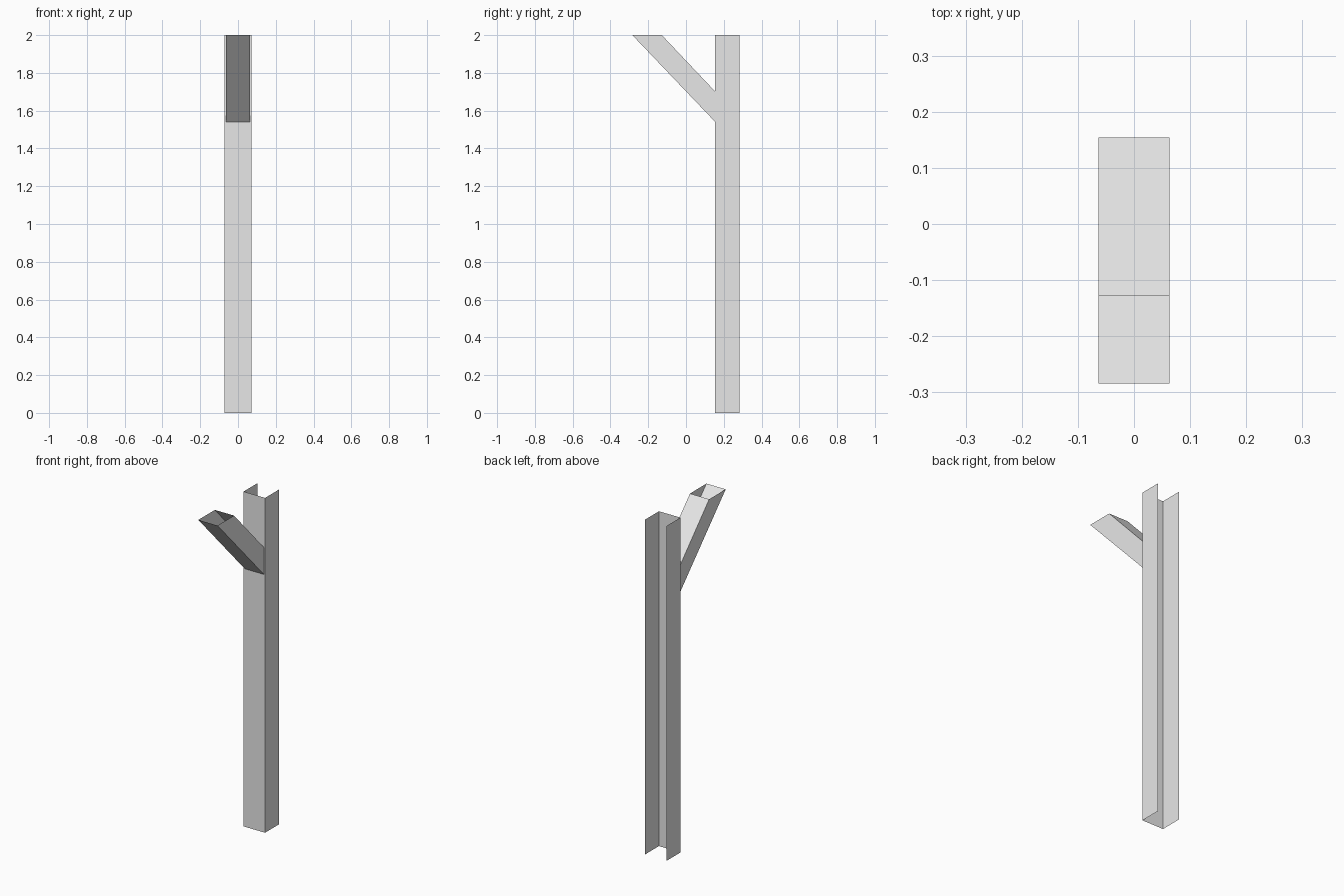
import bpy

cube = bpy.data.objects.get("Cube")
if cube:
    bpy.data.objects.remove(cube, do_unlink=True)

# Single plain grey material
grey = bpy.data.materials.new("light_grey")
grey.use_nodes = True
colour = (0.8, 0.8, 0.8, 1.0)
grey.diffuse_color = colour
grey.node_tree.nodes["Principled BSDF"].inputs["Base Color"].default_value = colour


def sheet(name, start, end, closed):
    """Thin walls joining two matching outlines."""
    n = len(start)
    count = n if closed else n - 1
    faces = [(i, (i + 1) % n, n + (i + 1) % n, n + i) for i in range(count)]
    mesh = bpy.data.meshes.new(name)
    mesh.from_pydata(start + end, [], faces)
    mesh.materials.append(grey)
    obj = bpy.data.objects.new(name, mesh)
    bpy.context.collection.objects.link(obj)
    return obj


HEIGHT = 2.0
FRONT, BACK = 0.154, 0.284   # column depth range
HALF = 0.071                 # column half width
ARM = 0.0635                 # brace half width

# Upright channel: front wall and two side walls, open at the back and ends
plan = [(-HALF, BACK), (-HALF, FRONT), (HALF, FRONT), (HALF, BACK)]
sheet("channel_post",
      [(x, y, 0.0) for x, y in plan],
      [(x, y, HEIGHT) for x, y in plan], closed=False)

# Slanted square tube, cut upright at the post and level at the top
low_z, high_z = 1.541, 1.702
outer_y, inner_y = -0.284, -0.128
foot = [(-ARM, FRONT, low_z), (ARM, FRONT, low_z),
        (ARM, FRONT, high_z), (-ARM, FRONT, high_z)]
tip = [(-ARM, outer_y, HEIGHT), (ARM, outer_y, HEIGHT),
       (ARM, inner_y, HEIGHT), (-ARM, inner_y, HEIGHT)]
brace = sheet("slanted_brace", foot, tip, closed=True)
brace.data.flip_normals()
